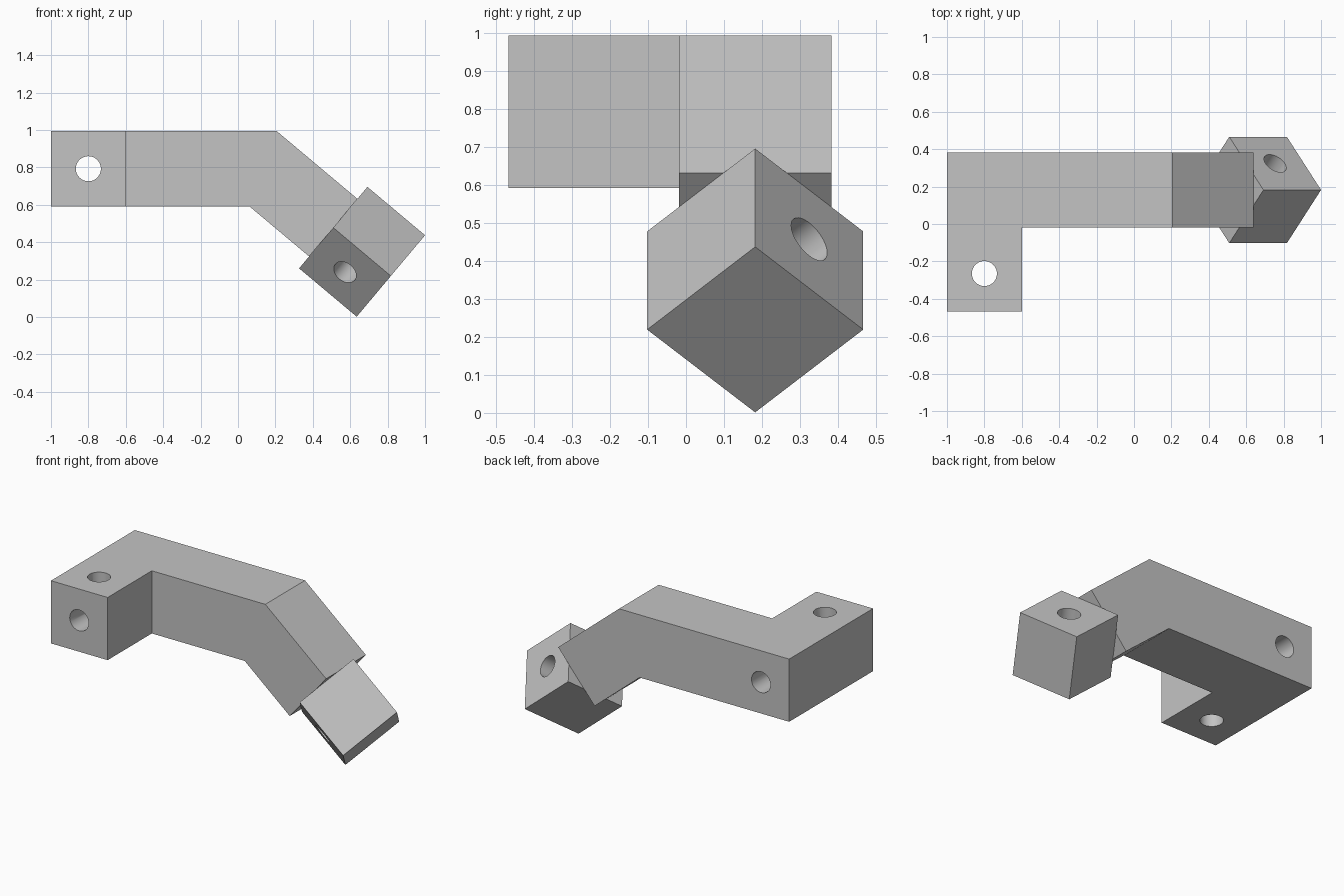
import bpy, bmesh
from math import radians, tan
from mathutils import Matrix, Vector

if "Cube" in bpy.data.objects:
    bpy.data.objects.remove(bpy.data.objects["Cube"], do_unlink=True)

S = 0.402                # square section of the bar
H = S / 2
ANGLE = radians(40)      # downward bend
BEND = Vector((0.134, 0.182, 0.7925))   # bend point on the bar's centre line
REACH = 0.49             # sloping length after the bend
HOLE = 0.067
HOLE_X, HOLE_Y = -0.8, -0.265

grey = bpy.data.materials.new("plain_grey")
grey.use_nodes = True
grey.diffuse_color = (0.55, 0.55, 0.55, 1)
grey.node_tree.nodes["Principled BSDF"].inputs["Base Color"].default_value = (0.55, 0.55, 0.55, 1)

slope = Matrix.Rotation(ANGLE, 4, 'Y')


def add_object(name, bm):
    bmesh.ops.recalc_face_normals(bm, faces=bm.faces)
    mesh = bpy.data.meshes.new(name)
    bm.to_mesh(mesh)
    bm.free()
    obj = bpy.data.objects.new(name, mesh)
    bpy.context.collection.objects.link(obj)
    mesh.materials.append(grey)
    return obj


def drill(obj, matrix):
    """Cut a round through hole along the local z axis of matrix."""
    bm = bmesh.new()
    bmesh.ops.create_cone(bm, cap_ends=True, segments=48, radius1=HOLE,
                          radius2=HOLE, depth=3, matrix=matrix)
    cutter = add_object("hole_cutter", bm)
    cutter.hide_render = True
    mod = obj.modifiers.new("hole", 'BOOLEAN')
    mod.operation = 'DIFFERENCE'
    mod.solver = 'EXACT'
    mod.object = cutter
    bpy.context.view_layer.objects.active = obj
    bpy.ops.object.modifier_apply(modifier=mod.name)
    bpy.data.objects.remove(cutter, do_unlink=True)


def finish(obj):
    bpy.ops.object.select_all(action='DESELECT')
    obj.select_set(True)
    bpy.context.view_layer.objects.active = obj
    bpy.ops.object.shade_smooth_by_angle(angle=radians(30))


# Bent bar: mitred side profile swept across its width
miter = H * tan(ANGLE / 2)
end = BEND + slope @ Vector((REACH, 0, 0))
across = slope @ Vector((0, 0, H))
up = Vector((0, 0, H))
start = Vector((-1, BEND.y, BEND.z))
lean = Vector((miter, 0, 0))
profile = [start - up, BEND - up - lean, end - across,
           end + across, BEND + up + lean, start + up]
bm = bmesh.new()
side = bm.faces.new([bm.verts.new(p - Vector((0, H, 0))) for p in profile])
swept = bmesh.ops.extrude_face_region(bm, geom=[side], use_keep_orig=True)["geom"]
bmesh.ops.translate(bm, vec=(0, S, 0),
                    verts=[v for v in swept if isinstance(v, bmesh.types.BMVert)])
bmesh.ops.recalc_face_normals(bm, faces=bm.faces)

# Forward leg: pull out the far end of the bar's front face
bmesh.ops.bisect_plane(bm, geom=bm.verts[:] + bm.edges[:] + bm.faces[:],
                       plane_co=(S - 1, 0, 0), plane_no=(1, 0, 0))
foot = [f for f in bm.faces
        if f.normal.y < -0.9 and f.calc_center_median().x < S - 1]
pulled = bmesh.ops.extrude_discrete_faces(bm, faces=foot)["faces"]
bmesh.ops.translate(bm, vec=(0, -0.467 - (BEND.y - H), 0), verts=pulled[0].verts)
bmesh.ops.recalc_face_normals(bm, faces=bm.faces)
bmesh.ops.dissolve_limit(bm, angle_limit=radians(1), verts=bm.verts, edges=bm.edges)
bar = add_object("bent_bar", bm)
drill(bar, Matrix.Translation((HOLE_X, HOLE_Y, BEND.z)))
drill(bar, Matrix.Translation((HOLE_X, 0, BEND.z)) @ Matrix.Rotation(radians(90), 4, 'X'))
finish(bar)

# End block: cube twisted an eighth turn about the sloping axis
centre = end + slope @ Vector((H, 0, 0))
pose = Matrix.Translation(centre) @ slope @ Matrix.Rotation(radians(-45), 4, 'X')
bm = bmesh.new()
bmesh.ops.create_cube(bm, size=S, matrix=pose)
block = add_object("end_block", bm)
drill(block, pose)
finish(block)
